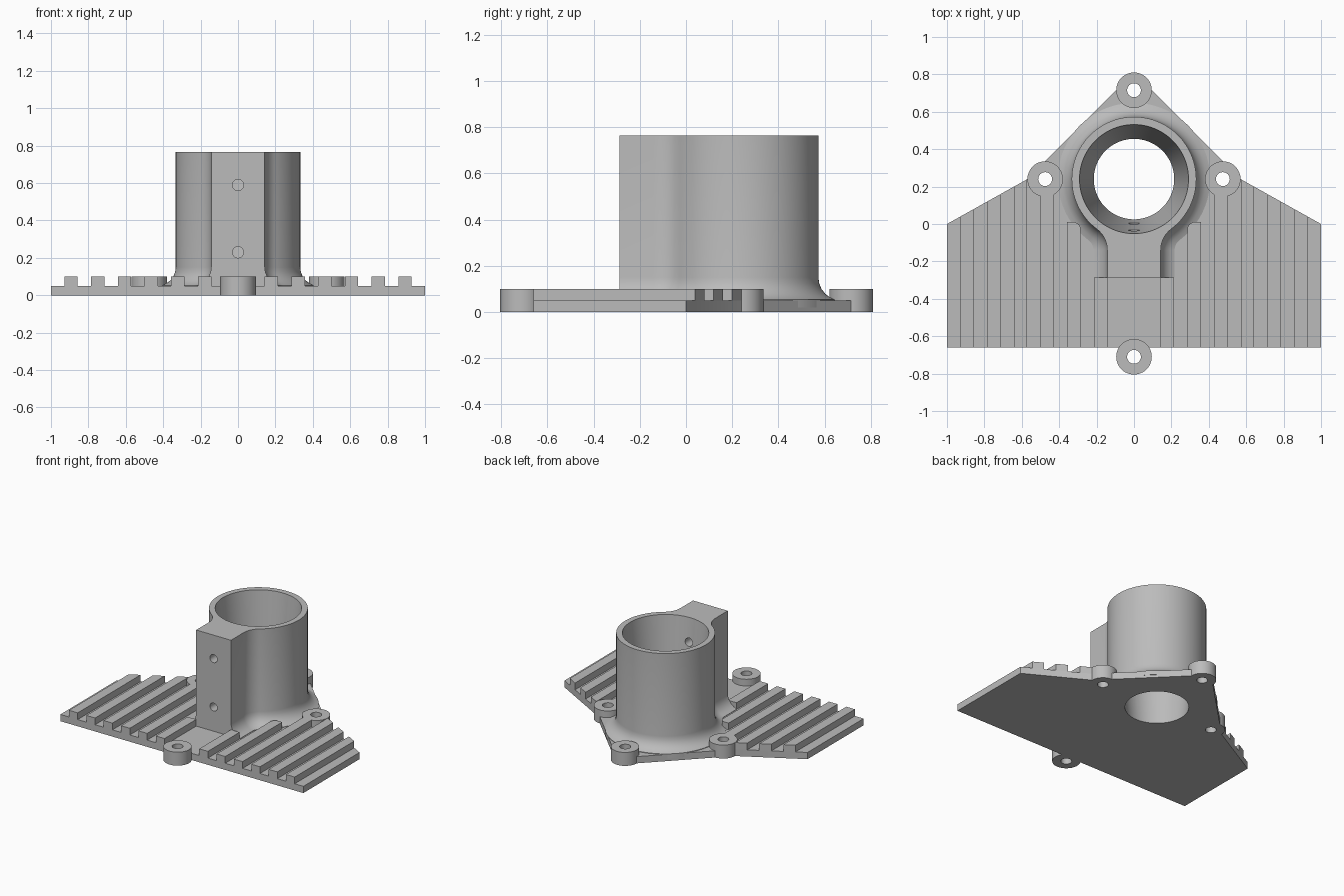
import bpy, bmesh
from math import sin, cos, sqrt, atan2, radians, pi
from mathutils import Matrix

cube = bpy.data.objects.get("Cube")
if cube:
    bpy.data.objects.remove(cube)

grey = bpy.data.materials.new("light grey")
grey.use_nodes = True
grey.diffuse_color = (0.5, 0.5, 0.5, 1)
grey.node_tree.nodes["Principled BSDF"].inputs["Base Color"].default_value = (0.5, 0.5, 0.5, 1)

PLATE, TOP, HEIGHT = 0.05, 0.1, 0.765
FRONT = -0.66
CY, R = 0.24, 0.333            # tube centre and outer radius
NECK, FOOT = 0.143, 0.1        # half width of the clamp block, foot fillet radius


def finish(name, bm):
    bmesh.ops.recalc_face_normals(bm, faces=bm.faces)
    mesh = bpy.data.meshes.new(name)
    bm.to_mesh(mesh)
    bm.free()
    ob = bpy.data.objects.new(name, mesh)
    bpy.context.collection.objects.link(ob)
    mesh.materials.append(grey)
    return ob


def loft(name, rings):
    """Closed solid through rings of (x, y, z) points."""
    bm = bmesh.new()
    loops = [[bm.verts.new(p) for p in ring] for ring in rings]
    for a, b in zip(loops, loops[1:]):
        for i in range(len(a)):
            j = (i + 1) % len(a)
            bm.faces.new((a[i], a[j], b[j], b[i]))
    bm.faces.new(loops[0])
    bm.faces.new(loops[-1])
    return finish(name, bm)


def prism(name, outline, z0, z1):
    return loft(name, [[(x, y, z) for x, y in outline] for z in (z0, z1)])


def rod(name, x, y, z0, z1, r0, r1=None, n=48):
    rings = []
    for z, r in ((z0, r0), (z1, r0 if r1 is None else r1)):
        rings.append([(x + r * cos(2 * pi * i / n), y + r * sin(2 * pi * i / n), z) for i in range(n)])
    return loft(name, rings)


def cut(ob, cutters):
    for c in cutters:
        mod = ob.modifiers.new("cut", 'BOOLEAN')
        mod.operation, mod.solver, mod.object = 'DIFFERENCE', 'EXACT', c
        bpy.context.view_layer.objects.active = ob
        bpy.ops.object.modifier_apply(modifier=mod.name)


def smooth(ob):
    bpy.ops.object.select_all(action='DESELECT')
    ob.select_set(True)
    bpy.context.view_layer.objects.active = ob
    bpy.ops.object.shade_smooth_by_angle(angle=radians(30))


def mirrored(half):
    return half + [(-x, y) for x, y in reversed(half) if abs(x) > 1e-6]


# Cutters: tapered bore, mounting holes, clamp screw holes
boss_spots = {"back_boss": (0, 0.715), "left_boss": (0.475, CY),
              "right_boss": (-0.475, CY), "front_boss": (0, -0.71)}
bore = rod("bore_cutter", 0, CY, -0.1, 0.9, 0.205, 0.305, 96)
mounts = {k: rod(k + "_cutter", x, y, -0.1, 0.2, 0.037) for k, (x, y) in boss_spots.items()}
screws = []
for z in (0.23, 0.59):
    s = rod("screw_cutter", 0, 0, -0.25, 0.25, 0.03)
    s.data.transform(Matrix.Translation((0, -0.15, z)) @ Matrix.Rotation(pi / 2, 4, 'X'))
    screws.append(s)

# Base plate
plate = prism("base_plate", mirrored([(1, FRONT), (1, 0), (0.57, CY), (0.475, 0.335), (0.095, 0.715)]), 0, PLATE)
cut(plate, [bore] + list(mounts.values()))
smooth(plate)

# Mounting bosses
for name, (x, y) in boss_spots.items():
    boss = rod(name, x, y, 0, TOP, 0.095)
    cut(boss, [mounts[name]])
    smooth(boss)

# Ribs on the plate, cut off along its slanted edge
pitch = 1 / 14


def slant(x):
    return CY * (1 - x) / 0.43


for side, label in ((1, "left"), (-1, "right")):
    for k in range(6):
        outer = 1 - pitch * (2 * k + 1)
        inner = outer - pitch
        if k < 3:
            tail = [(outer, slant(outer)), (inner, slant(inner))]
        elif k == 3:
            tail = [(outer, 0.17), (inner, 0.17)]
        elif k == 4:
            tail = [(outer, 0.01), (inner + 0.03, 0.01), (inner + 0.01, 0), (inner, -0.02)]
        else:
            tail = [(outer, -0.287), (inner, -0.287)]
        outline = [(inner, FRONT), (outer, FRONT)] + tail
        prism(f"{label}_rib_{k + 1}", [(side * x, y) for x, y in outline], PLATE, TOP)


# Tube with clamp block: one outline, flared outward at the foot
def body_outline(d):
    r, big, w = NECK - d, R + d, NECK + d
    cx = w + r
    cy = CY - sqrt((big + r) ** 2 - cx ** 2)
    half = [(w, -0.287)]
    end = atan2(CY - cy, -cx)
    for i in range(13):
        a = pi + (end - pi) * i / 12
        half.append((cx + r * cos(a), cy + r * sin(a)))
    start = end - pi
    for i in range(1, 49):
        a = start + (pi / 2 - start) * i / 48
        half.append((big * cos(a), CY + big * sin(a)))
    return mirrored(half)


rings = []
levels = [(FOOT * (1 - sin(radians(a))), PLATE + FOOT * (1 - cos(radians(a)))) for a in range(15, 91, 15)]
levels = [(levels[0][0], 0.02)] + levels + [(0, HEIGHT)]
for d, z in levels:
    rings.append([(x, y, z) for x, y in body_outline(d)])
body = loft("clamp_tube", rings)
cut(body, [bore] + screws)
smooth(body)

for c in [bore] + screws + list(mounts.values()):
    bpy.data.objects.remove(c)
